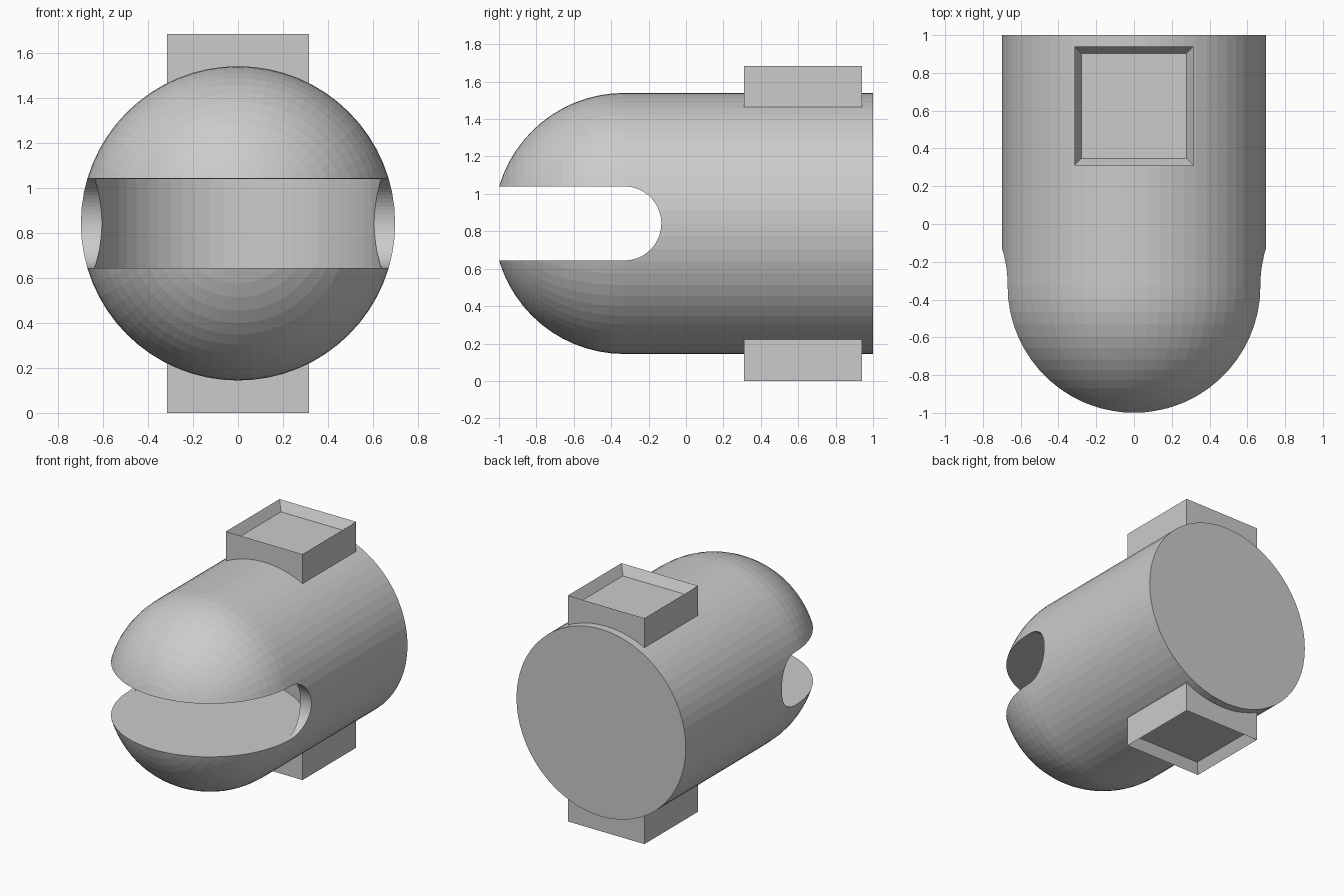
import bpy, bmesh
from math import pi, sin, cos
from mathutils import Matrix, Vector

default = bpy.data.objects.get("Cube")
if default:
    bpy.data.objects.remove(default, do_unlink=True)

RADIUS, AXIS_Z = 0.698, 0.842     # body radius and axis height
NOSE_Y, BACK_Y = -0.33, 1.0       # dome centre and flat back
SLOT = 0.198                      # half height of the mouth
SEGMENTS = 64


def make_object(name, bm):
    bmesh.ops.recalc_face_normals(bm, faces=bm.faces)
    mesh = bpy.data.meshes.new(name)
    bm.to_mesh(mesh)
    bm.free()
    obj = bpy.data.objects.new(name, mesh)
    bpy.context.collection.objects.link(obj)
    return obj


def subtract(target, cutter):
    cutter.hide_render = True
    mod = target.modifiers.new("cut", 'BOOLEAN')
    mod.operation, mod.solver, mod.object = 'DIFFERENCE', 'EXACT', cutter
    bpy.context.view_layer.objects.active = target
    bpy.ops.object.modifier_apply(modifier=mod.name)
    bpy.data.objects.remove(cutter, do_unlink=True)


# Body: half-dome and straight side spun around the y axis
bm = bmesh.new()
rings = SEGMENTS // 4
profile = [(0, NOSE_Y - RADIUS)]
for i in range(1, rings + 1):
    a = i / rings * pi / 2
    profile.append((RADIUS * sin(a), NOSE_Y - RADIUS * cos(a)))
profile += [(RADIUS, BACK_Y), (0, BACK_Y)]
verts = [bm.verts.new((r, y, AXIS_Z)) for r, y in profile]
edges = [bm.edges.new(pair) for pair in zip(verts, verts[1:])]
bmesh.ops.spin(bm, geom=verts + edges, cent=(0, 0, AXIS_Z), axis=(0, 1, 0),
               angle=2 * pi, steps=SEGMENTS)
bmesh.ops.remove_doubles(bm, verts=bm.verts, dist=0.0005)
back = [f for f in bm.faces if all(abs(v.co.y - BACK_Y) < 0.001 for v in f.verts)]
bmesh.ops.dissolve_faces(bm, faces=back)
body = make_object("body", bm)

# Mouth slot: round-ended outline extruded right across the body
bm = bmesh.new()
outline = [(-1.5, SLOT), (-1.5, -SLOT)]
for i in range(33):
    a = -pi / 2 + i / 32 * pi
    outline.append((NOSE_Y + SLOT * cos(a), SLOT * sin(a)))
face = bm.faces.new([bm.verts.new((-1, y, AXIS_Z + z)) for y, z in outline])
side = bmesh.ops.extrude_face_region(bm, geom=[face])
moved = [g for g in side["geom"] if isinstance(g, bmesh.types.BMVert)]
bmesh.ops.translate(bm, verts=moved, vec=(2, 0, 0))
subtract(body, make_object("slot_cutter", bm))

# Mouth cavity: upright disc that hollows out the rear of the slot
bm = bmesh.new()
bmesh.ops.create_cone(bm, cap_ends=True, segments=SEGMENTS, radius1=0.637,
                      radius2=0.637, depth=2 * SLOT - 0.001,
                      matrix=Matrix.Translation((0, NOSE_Y, AXIS_Z)))
subtract(body, make_object("cavity_cutter", bm))


# Square sockets above and below, each with a shallow recess
def socket(name, direction):
    bm = bmesh.new()
    size, low, high = 0.632, 0.55, AXIS_Z
    place = (Matrix.Translation((0, 0.625, AXIS_Z + direction * (low + high) / 2))
             @ Matrix.Diagonal((size, size, high - low, 1)))
    bmesh.ops.create_cube(bm, size=1, matrix=place)
    bm.normal_update()
    end = max(bm.faces, key=lambda f: direction * f.calc_center_median().z)
    bmesh.ops.inset_region(bm, faces=[end], thickness=0.055)
    bmesh.ops.translate(bm, verts=end.verts, vec=Vector((0, 0, -0.07 * direction)))
    return make_object(name, bm)


socket("top_socket", 1)
socket("bottom_socket", -1)
